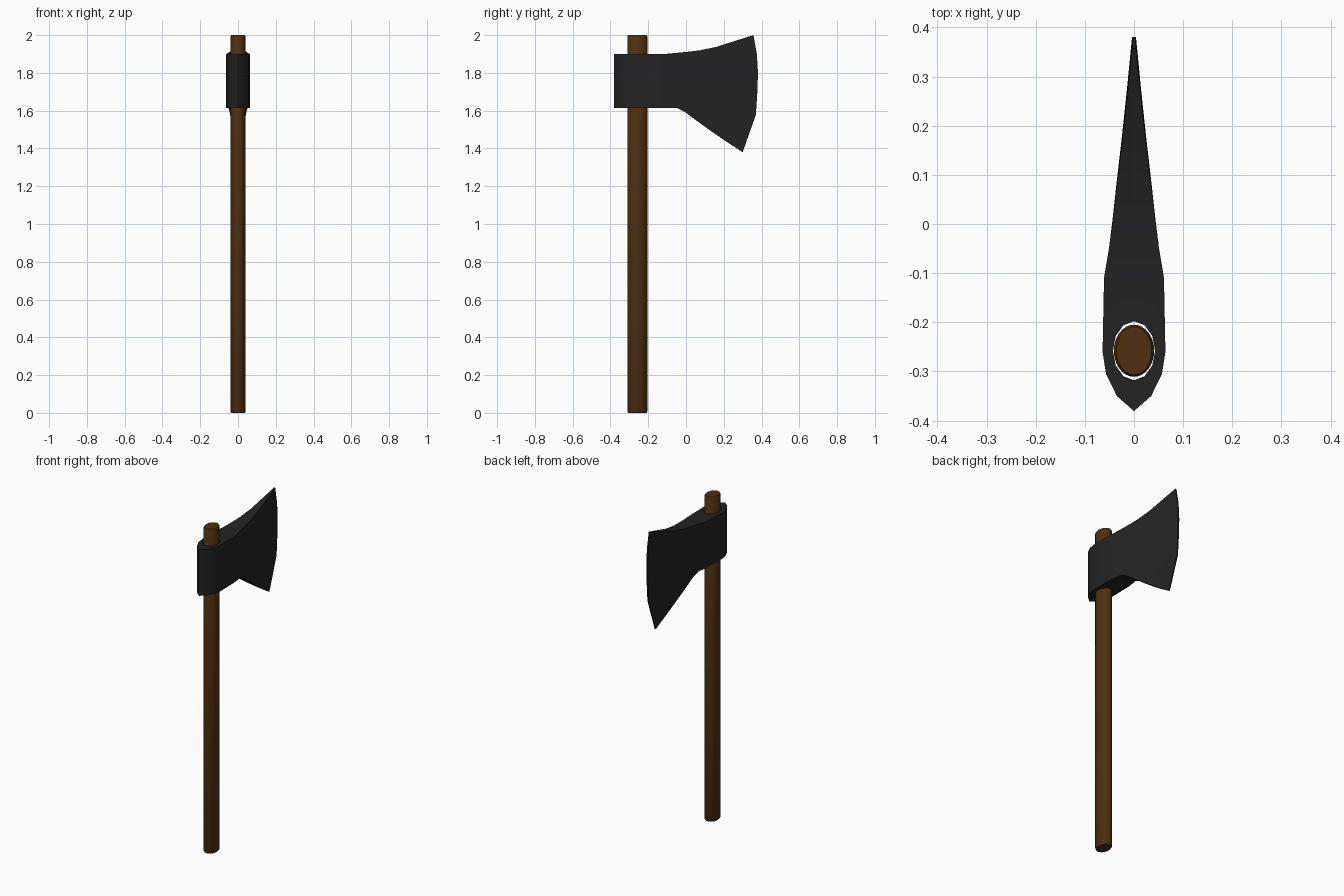
import bpy, bmesh, math

if "Cube" in bpy.data.objects:
    bpy.data.objects.remove(bpy.data.objects["Cube"])


def material(name, rgb):
    m = bpy.data.materials.new(name)
    m.diffuse_color = (*rgb, 1)
    m.use_nodes = True
    m.node_tree.nodes["Principled BSDF"].inputs["Base Color"].default_value = m.diffuse_color
    return m


wood = material("brown wood", (0.075, 0.028, 0.005))
iron = material("dark iron", (0.017, 0.017, 0.017))


def make_object(name, bm, mat):
    bmesh.ops.recalc_face_normals(bm, faces=bm.faces)
    me = bpy.data.meshes.new(name)
    bm.to_mesh(me)
    bm.free()
    me.materials.append(mat)
    ob = bpy.data.objects.new(name, me)
    bpy.context.collection.objects.link(ob)
    return ob


def oval_rod(name, rings, sides, y, mat):
    """Closed oval rod; rings are (z, x radius, y radius)."""
    bm = bmesh.new()
    loops = []
    for z, rx, ry in rings:
        loops.append([bm.verts.new((rx * math.sin(math.tau * i / sides),
                                    y - ry * math.cos(math.tau * i / sides), z))
                      for i in range(sides)])
    for a, b in zip(loops, loops[1:]):
        for i in range(sides):
            j = (i + 1) % sides
            bm.faces.new((a[i], a[j], b[j], b[i]))
    bm.faces.new(loops[0])
    bm.faces.new(loops[-1])
    return make_object(name, bm, mat)


def smooth(ob, angle):
    bpy.ops.object.select_all(action='DESELECT')
    ob.select_set(True)
    bpy.context.view_layer.objects.active = ob
    bpy.ops.object.shade_smooth_by_angle(angle=math.radians(angle))


# Handle: oval shaft with softened ends
EYE_Y = -0.258
handle = oval_rod("handle", [(0, 0.036, 0.049), (0.008, 0.041, 0.053),
                             (1.992, 0.041, 0.053), (2, 0.036, 0.049)],
                  32, EYE_Y, wood)
smooth(handle, 40)

# Axe head: columns run from the poll to the cutting edge
ROWS = [0, 0.32, 0.52, 0.68, 0.84, 1]                 # height fractions
EDGE_Y = [0.30, 0.37, 0.378, 0.381, 0.375, 0.357]     # curved cutting edge
NECK_Y = -0.05
# Poll and cheeks: y, half width
SOCKET = [(-0.381, 0), (-0.35, 0.035), (-0.305, 0.057), (-0.26, 0.064),
          (-0.11, 0.061)]
# Blade: fraction to the edge, half width, bottom z, top z
BLADE = [(0, 0.051, 1.615, 1.906), (0.13, 0.044, 1.592, 1.911),
         (0.3, 0.036, 1.548, 1.919), (0.52, 0.025, 1.492, 1.938),
         (0.75, 0.0145, 1.437, 1.968), (1, 0.004, 1.38, 2.0)]

columns = [[(w, y, 1.615 + v * 0.285) for v in ROWS] for y, w in SOCKET]
for t, w, lo, hi in BLADE:
    columns.append([(w, NECK_Y + t * (e - NECK_Y), lo + v * (hi - lo))
                    for v, e in zip(ROWS, EDGE_Y)])

bm = bmesh.new()
sides = [[[bm.verts.new((s * x, y, z)) for x, y, z in col] for col in columns]
         for s in (1, -1)]
right, left = sides
n = len(ROWS)
for skin in sides:
    for a, b in zip(skin, skin[1:]):
        for k in range(n - 1):
            bm.faces.new((a[k], b[k], b[k + 1], a[k + 1]))
for k in (0, n - 1):                                  # underside and top
    for i in range(len(columns) - 1):
        bm.faces.new((right[i][k], right[i + 1][k], left[i + 1][k], left[i][k]))
for k in range(n - 1):                                # cutting edge
    bm.faces.new((right[-1][k], left[-1][k], left[-1][k + 1], right[-1][k + 1]))
bmesh.ops.remove_doubles(bm, verts=bm.verts, dist=0.0005)
head = make_object("axe_head", bm, iron)

# Eye hole through the head, a little larger than the shaft
cutter = oval_rod("eye_cutter", [(1.5, 0.043, 0.06), (2.1, 0.043, 0.06)],
                  12, EYE_Y, iron)
cutter.hide_render = True
cut = head.modifiers.new("eye", 'BOOLEAN')
cut.operation = 'DIFFERENCE'
cut.solver = 'EXACT'
cut.object = cutter
bpy.ops.object.select_all(action='DESELECT')
bpy.context.view_layer.objects.active = head
head.select_set(True)
bpy.ops.object.modifier_apply(modifier=cut.name)
bpy.data.objects.remove(cutter)
smooth(head, 35)
